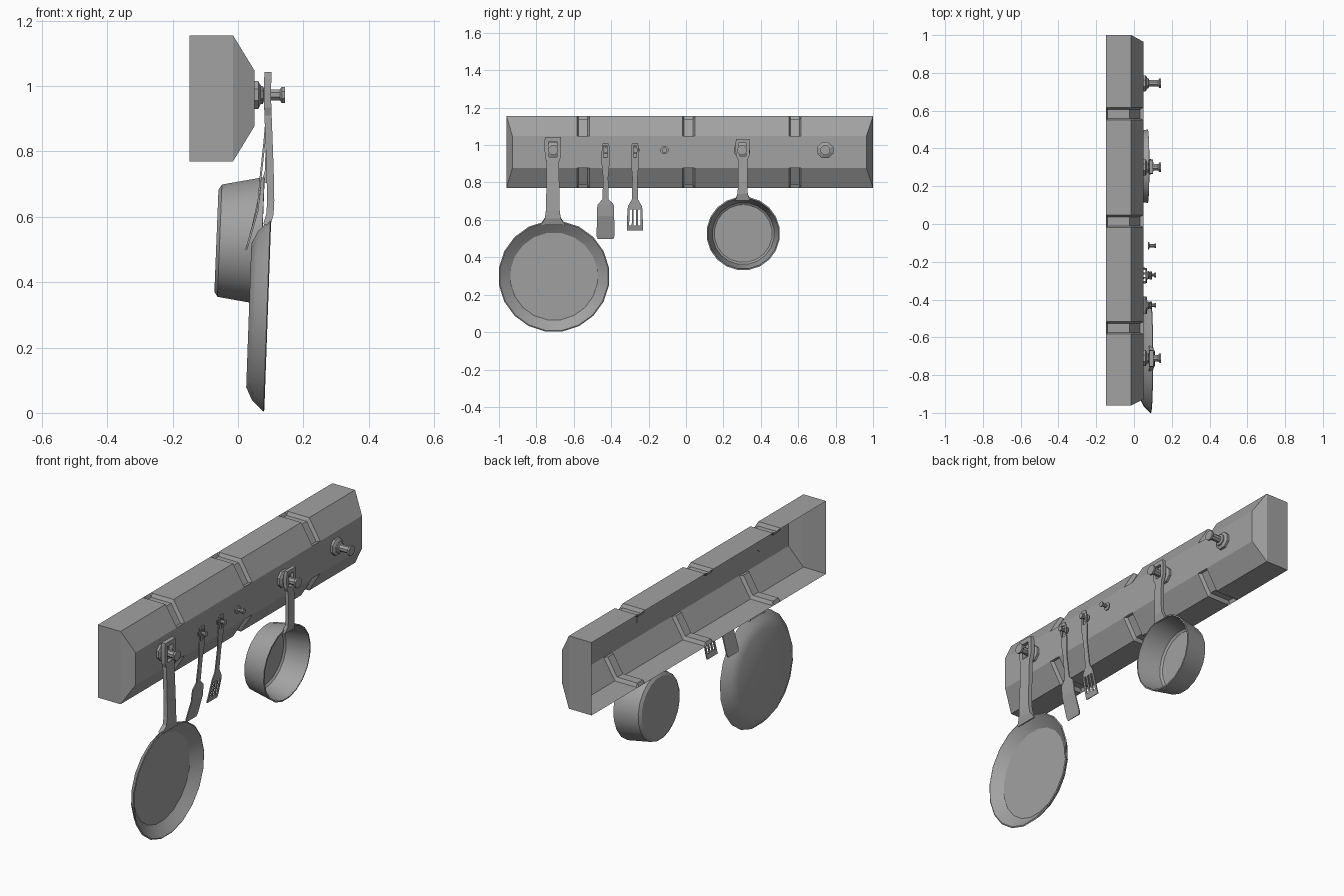
import bpy, bmesh
from math import sin, cos, pi, radians

cube = bpy.data.objects.get("Cube")
if cube:
    bpy.data.objects.remove(cube)

grey = bpy.data.materials.new("steel grey")
grey.use_nodes = True
grey.diffuse_color = (0.36, 0.36, 0.36, 1)
grey.node_tree.nodes["Principled BSDF"].inputs["Base Color"].default_value = (0.36, 0.36, 0.36, 1)


def finish(name, bm, smooth=None, thickness=0, recalc=True):
    if recalc:
        bmesh.ops.recalc_face_normals(bm, faces=bm.faces)
    mesh = bpy.data.meshes.new(name)
    bm.to_mesh(mesh)
    bm.free()
    mesh.materials.append(grey)
    ob = bpy.data.objects.new(name, mesh)
    bpy.context.collection.objects.link(ob)
    if thickness:
        mod = ob.modifiers.new("thickness", 'SOLIDIFY')
        mod.thickness = thickness
        mod.offset = 0
    if smooth:
        bpy.ops.object.select_all(action='DESELECT')
        ob.select_set(True)
        bpy.context.view_layer.objects.active = ob
        bpy.ops.object.shade_smooth_by_angle(angle=radians(smooth))
    return ob


def lathe(name, profile, y, z, sides, tilt=0, smooth=None):
    """Spin (radius, x) points about an axis along x, capping both ends."""
    bm = bmesh.new()
    rings = []
    for r, x in profile:
        ring = []
        for i in range(sides):
            a = 2 * pi * (i + 0.5) / sides
            dz = r * sin(a)
            ring.append(bm.verts.new((x + tilt * dz, y + r * cos(a), z + dz)))
        rings.append(ring)
    for a, b in zip(rings, rings[1:]):
        for i in range(sides):
            j = (i + 1) % sides
            bm.faces.new((a[i], a[j], b[j], b[i]))
    bm.faces.new(rings[0])
    bm.faces.new(rings[-1])
    return finish(name, bm, smooth)


def strip(name, y, rows, cols, holes, thickness):
    """Bent flat bar from (z, x, half width) rows; holes maps row to open columns."""
    bm = bmesh.new()
    grid = [[bm.verts.new((x, y + c * w, z)) for c in cols] for z, x, w in rows]
    for r in range(len(rows) - 1):
        for c in range(len(cols) - 1):
            if c not in holes.get(r, ()):
                bm.faces.new((grid[r][c], grid[r][c + 1], grid[r + 1][c + 1], grid[r + 1][c]))
    loose = [v for v in bm.verts if not v.link_faces]
    bmesh.ops.delete(bm, geom=loose, context='VERTS')
    return finish(name, bm, None, thickness)


# Hood: open-backed shell with pressed grooves across the upper and lower panels
MID, BACK, EDGE, FRONT = 0.9625, -0.148, -0.015, 0.05
FLAT = [(BACK, 0.1925), (BACK + 0.008, 0.1925), (EDGE, 0.1925), (FRONT, 0.086)]
SUNK = [(BACK, 0.1925), (BACK + 0.008, 0.174), (EDGE - 0.008, 0.174), (FRONT - 0.018, 0.082)]


def hood_section(bm, y, sunk, inset=0):
    pts = SUNK if sunk else FLAT
    tip = (FRONT, 0.086)
    half = pts + [tip]
    out = []
    for sign, order in ((1, half), (-1, half[::-1])):
        for x, h in order:
            shift = inset if x > EDGE + 0.01 else 0
            out.append(bm.verts.new((x, y + shift, MID + sign * h)))
    return out


bm = bmesh.new()
stations = [(-0.96, False, 0.032)]
for gy in (-0.55, 0.014, 0.583):
    stations += [(gy - 0.033, False, 0), (gy - 0.024, True, 0),
                 (gy + 0.024, True, 0), (gy + 0.033, False, 0)]
stations.append((1.0, False, -0.035))
sections = [hood_section(bm, *s) for s in stations]
for a, b in zip(sections, sections[1:]):
    for i in range(len(a) - 1):
        bm.faces.new((a[i], a[i + 1], b[i + 1], b[i]))
for s in (sections[0], sections[-1]):
    # side wall and its slanted front corner
    bm.faces.new(s[:3] + s[-3:])
    bm.faces.new(s[2:8])
bmesh.ops.remove_doubles(bm, verts=bm.verts, dist=0.0001)
finish("hood_shell", bm)

# Wall hooks
for n, y in enumerate((-0.71, 0.30, 0.745)):
    lathe(f"large_hook_{n}", [(0.046, 0.048), (0.046, 0.062), (0.03, 0.07), (0.03, 0.076),
                              (0.018, 0.08), (0.018, 0.128), (0.027, 0.134), (0.027, 0.144)],
          y, 0.973, 8)
for n, y in enumerate((-0.43, -0.27, -0.115)):
    lathe(f"small_hook_{n}", [(0.022, 0.074), (0.022, 0.08), (0.009, 0.082),
                              (0.009, 0.106), (0.014, 0.109), (0.014, 0.116)], y, 0.973, 8)

# Frying pan and saucepan
lathe("frying_pan", [(0.222, 0.033), (0.262, 0.052), (0.298, 0.088), (0.292, 0.091),
                     (0.255, 0.062), (0.235, 0.048)], -0.706, 0.298, 20, 0.036, 30)
lathe("saucepan", [(0.158, -0.066), (0.174, -0.056), (0.197, 0.073), (0.19, 0.074),
                   (0.166, -0.048), (0.155, -0.056)], 0.306, 0.527, 20, 0.04, 30)

# Pan handles with a hanging eye at the top
THIRDS = (-1, -0.5, 0.5, 1)
EYE = {1: (1,), 2: (1,)}
strip("frying_pan_handle", -0.712,
      [(1.043, 0.092, 0.042), (1.02, 0.091, 0.044), (0.98, 0.09, 0.044), (0.935, 0.091, 0.042),
       (0.91, 0.092, 0.033), (0.75, 0.098, 0.035), (0.65, 0.1, 0.037), (0.61, 0.098, 0.042),
       (0.575, 0.088, 0.065)], THIRDS, EYE, 0.022)
strip("saucepan_handle", 0.303,
      [(1.033, 0.092, 0.035), (1.012, 0.091, 0.038), (0.98, 0.09, 0.038), (0.942, 0.09, 0.036),
       (0.92, 0.09, 0.025), (0.8, 0.093, 0.025), (0.74, 0.091, 0.027), (0.705, 0.081, 0.04)],
      THIRDS, EYE, 0.018)

# Spatula and slotted turner
GRIP = [(1.012, 0.093, 0.013), (0.995, 0.092, 0.02), (0.935, 0.089, 0.021),
        (0.9, 0.087, 0.021), (0.83, 0.081, 0.014), (0.71, 0.068, 0.016)]
strip("spatula", -0.43, GRIP + [(0.68, 0.066, 0.044), (0.62, 0.06, 0.046),
                                (0.515, 0.03, 0.048), (0.5, 0.025, 0.042)],
      THIRDS, {1: (1,)}, 0.006)
strip("slotted_turner", -0.273, GRIP + [(0.675, 0.066, 0.036), (0.655, 0.064, 0.04),
                                        (0.57, 0.045, 0.043), (0.545, 0.038, 0.043)],
      (-1, -0.72, -0.4, -0.16, 0.16, 0.4, 0.72, 1), {1: (2, 3, 4), 7: (1, 3, 5)}, 0.006)
